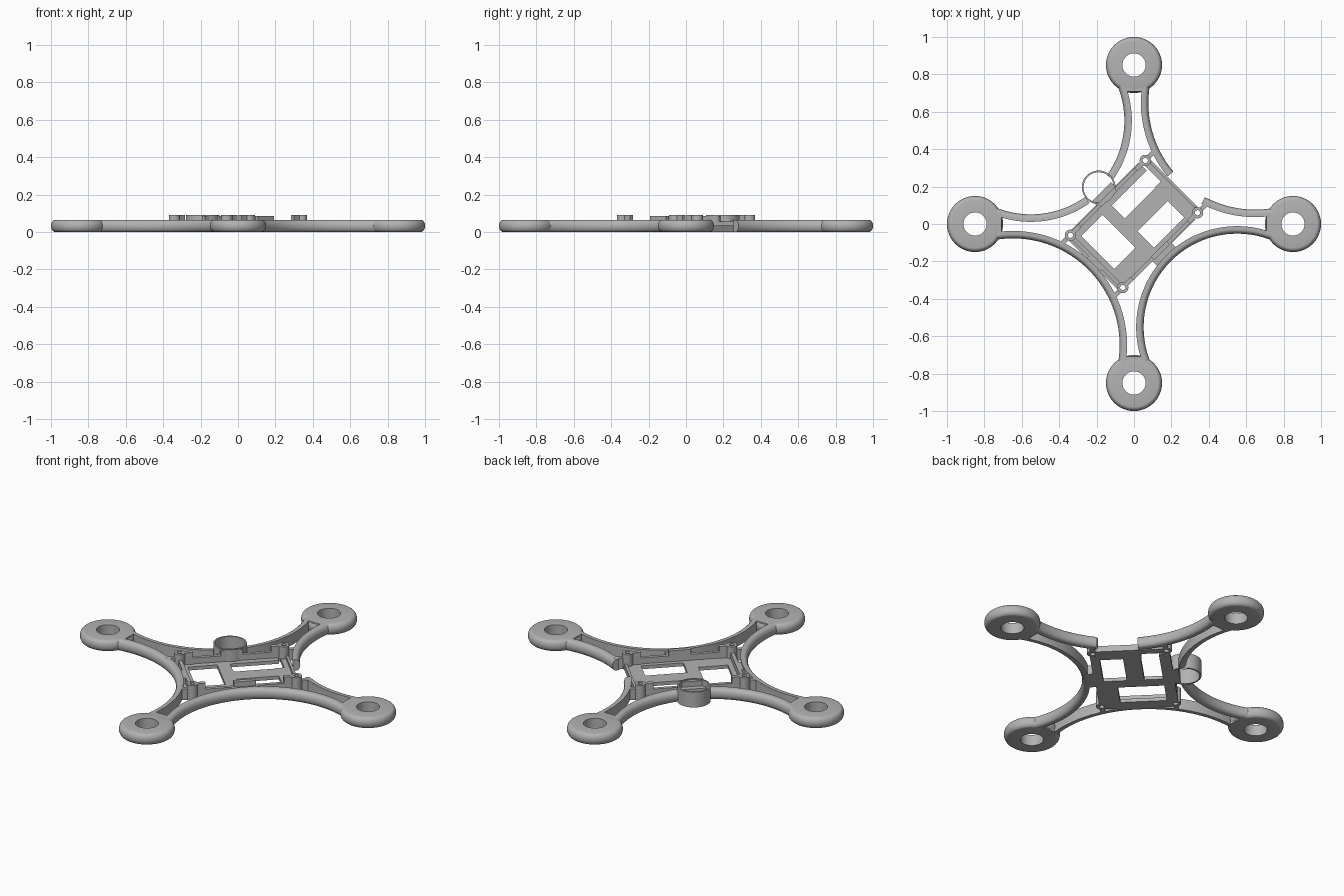
import bpy, bmesh
from math import sin, cos, radians, pi, tau

if "Cube" in bpy.data.objects:
    bpy.data.objects.remove(bpy.data.objects["Cube"])

GRAY = (0.45, 0.45, 0.45, 1)
gray = bpy.data.materials.new("frame gray")
gray.use_nodes = True
gray.diffuse_color = GRAY
gray.node_tree.nodes["Principled BSDF"].inputs["Base Color"].default_value = GRAY

H = 0.065      # rail height
TOP = 0.09     # boss and collar height
DIAG = pi / 4  # the centre plate lies along the diagonal


def finish(name, bm, turn=DIAG):
    bmesh.ops.recalc_face_normals(bm, faces=bm.faces)
    mesh = bpy.data.meshes.new(name)
    bm.to_mesh(mesh)
    bm.free()
    obj = bpy.data.objects.new(name, mesh)
    bpy.context.collection.objects.link(obj)
    mesh.materials.append(gray)
    obj.rotation_euler.z = turn
    bpy.ops.object.select_all(action='DESELECT')
    obj.select_set(True)
    bpy.context.view_layer.objects.active = obj
    bpy.ops.object.shade_smooth_by_angle(angle=radians(35))
    return obj


def revolve(name, profile, centre, a0=0, a1=tau, steps=48, turn=DIAG):
    """Sweep a closed (radius, z) profile round a vertical axis."""
    bm = bmesh.new()
    full = abs(a1 - a0 - tau) < 0.001
    rings = []
    for i in range(steps if full else steps + 1):
        a = a0 + (a1 - a0) * i / steps
        rings.append([bm.verts.new((centre[0] + r * cos(a), centre[1] + r * sin(a), z))
                      for r, z in profile])
    n = len(profile)
    pairs = list(zip(rings, rings[1:]))
    if full:
        pairs.append((rings[-1], rings[0]))
    else:
        bm.faces.new(rings[0])
        bm.faces.new(rings[-1])
    for p, q in pairs:
        for k in range(n):
            bm.faces.new((p[k], p[(k + 1) % n], q[(k + 1) % n], q[k]))
    return finish(name, bm, turn)


def box(name, u0, u1, v0, v1, z0, z1, turn=DIAG):
    bm = bmesh.new()
    bmesh.ops.create_cube(bm, size=1)
    for v in bm.verts:
        v.co = (u0 + (v.co.x + 0.5) * (u1 - u0), v.co.y * (v1 - v0) + (v0 + v1) / 2,
                z0 + (v.co.z + 0.5) * (z1 - z0))
    return finish(name, bm, turn)


def bullnose(outer, inner, direction, depth=0.022):
    """Profile with a rounded edge at outer and a square edge at inner."""
    pts = []
    for i in range(11):
        a = -pi / 2 + pi * i / 10
        pts.append((outer + direction * depth * (cos(a) - 1), H / 2 + H / 2 * sin(a)))
    return pts + [(inner, H), (inner, 0)]


# Motor mounts at the four arm tips, with a square-cut inner edge
for i, side in enumerate(("left", "back", "right", "front")):
    turn = i * pi / 2
    revolve(side + "_motor_mount", bullnose(0.15, 0.062, 1), (0.85, 0), turn=turn)
    box(side + "_mount_heel", 0.708, 0.775, -0.055, 0.055, 0, H, turn)

# Curved rails between neighbouring mounts; two are interrupted
end_rail = bullnose(0.57, 0.61, -1)
side_rail = bullnose(0.50, 0.54, -1)
E, S = radians(57), radians(70)
revolve("front_right_rail", end_rail, (-0.915, 0), -E, E)
revolve("back_left_rail_a", end_rail, (0.915, 0), pi - E, pi - radians(5), 24)
revolve("back_left_rail_b", end_rail, (0.915, 0), pi + radians(17), pi + E, 24)
revolve("front_left_rail", side_rail, (0, -0.78), pi / 2 - S, pi / 2 + S)
gap = radians(9.5)
revolve("back_right_rail_a", side_rail, (0, 0.78), -pi / 2 - S, -pi / 2 - gap, 24)
revolve("back_right_rail_b", side_rail, (0, 0.78), -pi / 2 + gap, -pi / 2 + S, 24)

# Thin collar in the interrupted side rail
revolve("collar", [(0.09, 0), (0.09, TOP), (0.081, TOP), (0.081, 0)], (0.005, 0.272))

# Screw bosses at the plate corners, each tied to the nearest rail
for su in (-1, 1):
    for sv in (-1, 1):
        u, v = 0.283 * su, 0.198 * sv
        revolve("screw_boss", [(0.03, 0), (0.03, TOP), (0.014, TOP), (0.014, 0)], (u, v), steps=24)
        box("boss_link", *sorted((u + su * 0.025, u + su * 0.075)), v - 0.012, v + 0.012, 0, H)
        box("clip", *sorted((u - su * 0.025, u - su * 0.07)), v - 0.012, v + 0.012, 0, TOP)

# Floor of the centre plate, leaving the battery openings
F = 0.02
box("floor_spine", -0.07, 0.29, -0.04, 0.055, 0, F)
box("floor_cross", -0.085, -0.015, -0.2, 0.2, 0, F)
box("floor_back_end", 0.215, 0.305, -0.185, 0.06, 0, F)
box("floor_back_lip", 0.262, 0.305, 0.05, 0.185, 0, F)
box("floor_front_end", -0.31, -0.245, -0.185, 0.185, 0, F)
box("floor_front_left", -0.26, -0.05, -0.2, -0.095, 0, F)
box("floor_left_edge", -0.05, 0.25, -0.215, -0.165, 0, F)
box("floor_right_edge", -0.26, 0.25, 0.155, 0.215, 0, F)

# Upright walls of the centre plate
for sv in (-1, 1):
    box("side_wall", -0.255, 0.255, *sorted((0.19 * sv, 0.21 * sv)), 0, 0.055)
    box("rail_bracket", -0.07, 0.07, *sorted((0.2 * sv, 0.245 * sv)), 0, 0.055)
    box("raised_tab", -0.06, 0.06, *sorted((0.188 * sv, 0.212 * sv)), 0.04, TOP - 0.005)
box("front_wall", -0.293, -0.273, -0.17, 0.17, 0, 0.055)
box("front_rail_bracket", -0.315, -0.28, -0.05, 0.05, 0, 0.055)
box("back_wall", 0.29, 0.305, -0.17, 0.17, 0, 0.035)
